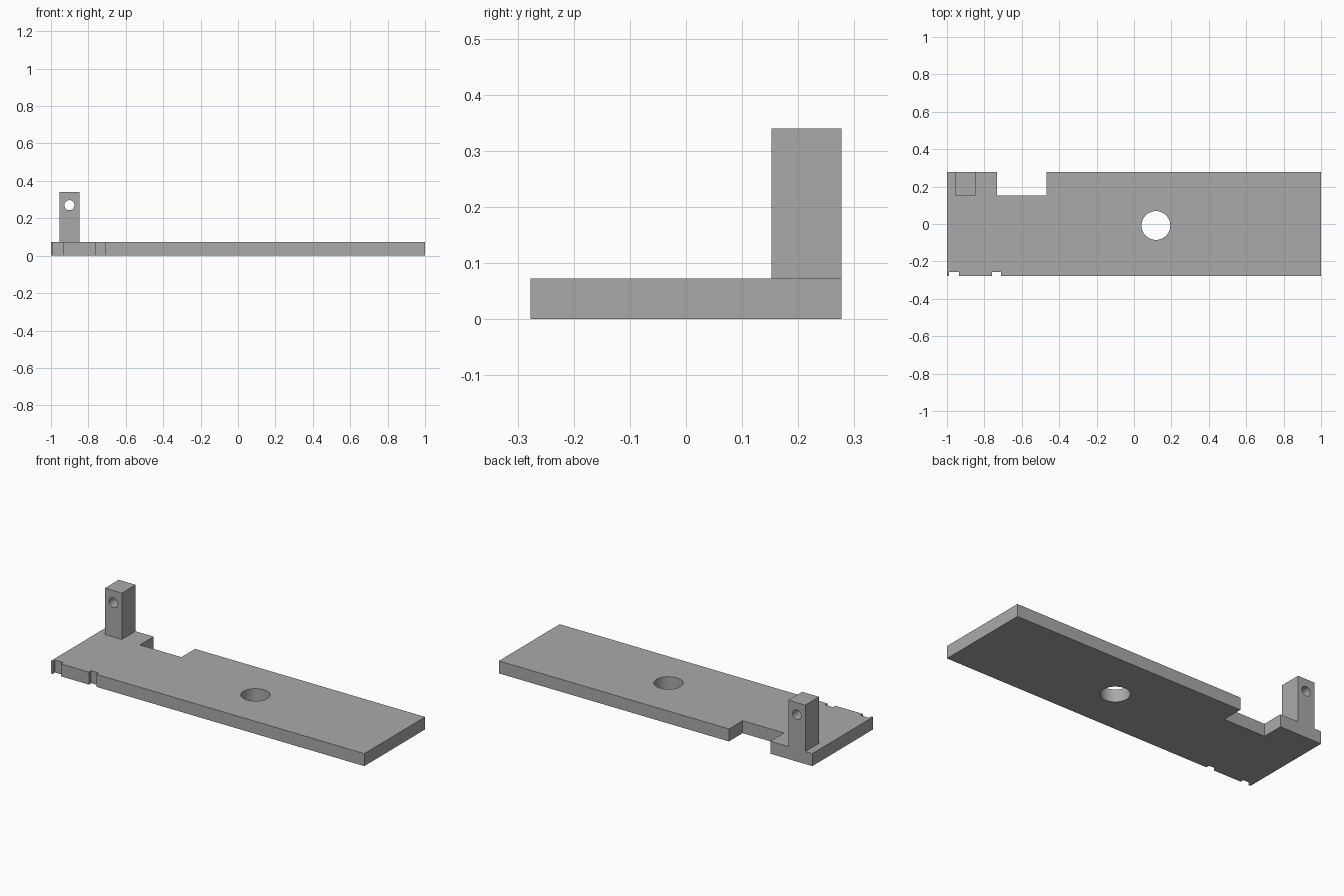
import bpy, bmesh, math

if "Cube" in bpy.data.objects:
    bpy.data.objects.remove(bpy.data.objects["Cube"])

grey = bpy.data.materials.new("plain grey")
grey.use_nodes = True
COLOUR = (0.4, 0.4, 0.4, 1)
grey.diffuse_color = COLOUR
grey.node_tree.nodes["Principled BSDF"].inputs["Base Color"].default_value = COLOUR

HALF_Y, THICK, POST_TOP = 0.277, 0.072, 0.34
STEP_Y = 0.152      # front of the post and of the large notch
SLOT_Y = -0.256     # inner edge of the small slots


def prism(name, outline, z0, z1):
    """Extrude a flat outline upwards."""
    bm = bmesh.new()
    face = bm.faces.new([bm.verts.new((x, y, z0)) for x, y in outline])
    top = bmesh.ops.extrude_face_region(bm, geom=[face])["geom"]
    bmesh.ops.translate(bm, vec=(0, 0, z1 - z0),
                        verts=[v for v in top if isinstance(v, bmesh.types.BMVert)])
    bmesh.ops.recalc_face_normals(bm, faces=bm.faces)
    mesh = bpy.data.meshes.new(name)
    bm.to_mesh(mesh)
    bm.free()
    mesh.materials.append(grey)
    obj = bpy.data.objects.new(name, mesh)
    bpy.context.collection.objects.link(obj)
    return obj


def drill(target, name, location, radius, rotation=(0, 0, 0)):
    """Cut a round through hole and keep its rim sharp."""
    bpy.ops.mesh.primitive_cylinder_add(vertices=48, radius=radius, depth=0.5,
                                        location=location, rotation=rotation)
    cutter = bpy.context.object
    cutter.name = name
    cutter.data.materials.append(grey)
    mod = target.modifiers.new("hole", "BOOLEAN")
    mod.operation, mod.solver, mod.object = "DIFFERENCE", "EXACT", cutter
    bpy.ops.object.select_all(action="DESELECT")
    target.select_set(True)
    bpy.context.view_layer.objects.active = target
    bpy.ops.object.modifier_apply(modifier=mod.name)
    bpy.data.objects.remove(cutter)
    bpy.ops.object.shade_smooth_by_angle(angle=math.radians(30))


# Base plate: front edge with two slots, back edge with one large notch
outline = [(-1, -HALF_Y)]
for a, b in ((-0.988, -0.935), (-0.758, -0.71)):
    outline += [(a, -HALF_Y), (a, SLOT_Y), (b, SLOT_Y), (b, -HALF_Y)]
outline += [(1, -HALF_Y), (1, HALF_Y), (-0.468, HALF_Y), (-0.468, STEP_Y),
            (-0.732, STEP_Y), (-0.732, HALF_Y), (-1, HALF_Y)]
plate = prism("base_plate", outline, 0, THICK)
drill(plate, "plate_hole_cutter", (0.117, -0.008, THICK / 2), 0.077)

# Upright post with a cross hole
L, R = -0.955, -0.848
post = prism("upright_post", [(L, STEP_Y), (R, STEP_Y), (R, HALF_Y), (L, HALF_Y)],
             THICK, POST_TOP)
drill(post, "post_hole_cutter", ((L + R) / 2, (STEP_Y + HALF_Y) / 2, 0.27), 0.027,
      (math.pi / 2, 0, 0))
